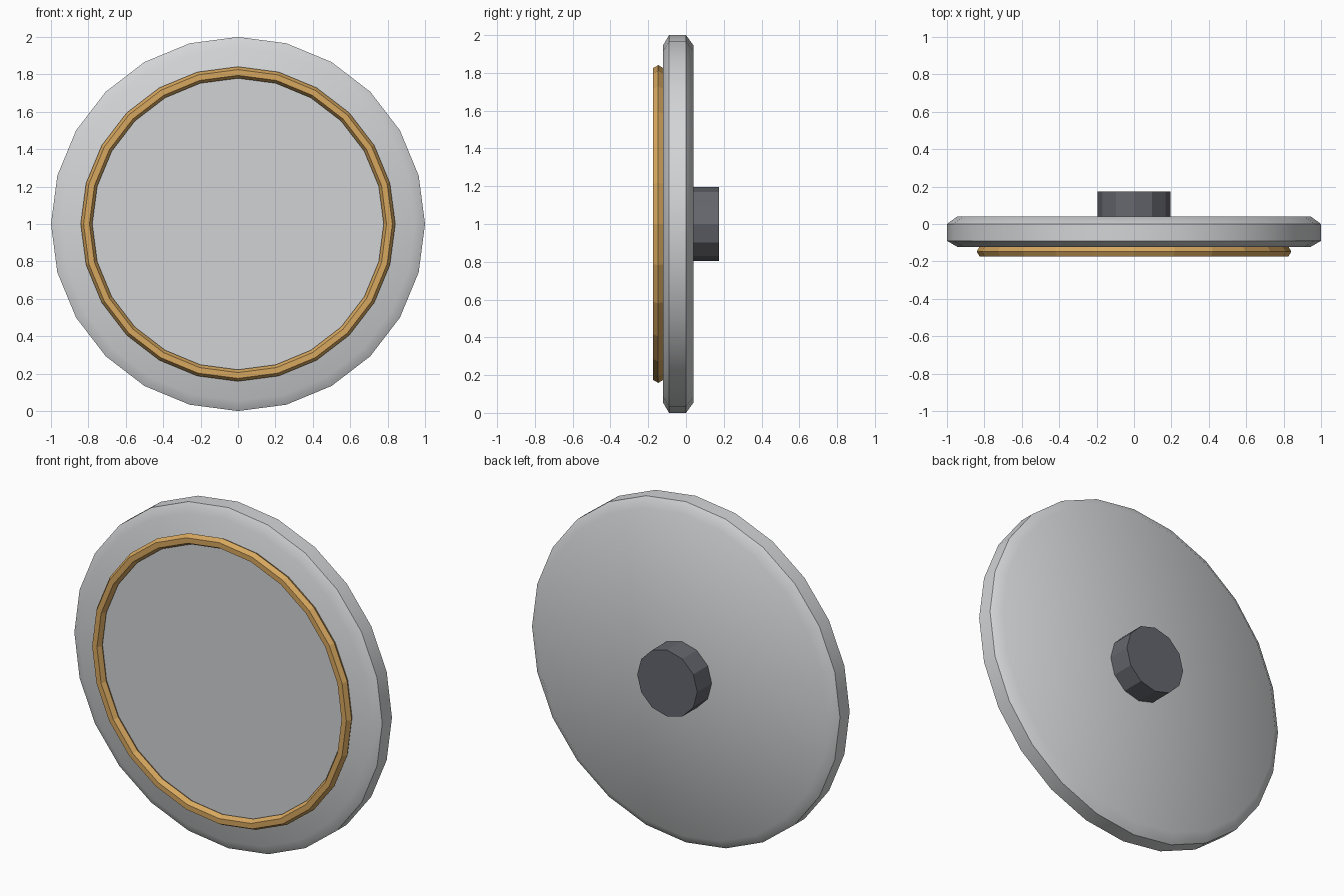
import bpy
from math import cos, sin, pi, radians

cube = bpy.data.objects.get("Cube")
if cube:
    bpy.data.objects.remove(cube)


def material(name, rgb):
    m = bpy.data.materials.new(name)
    m.use_nodes = True
    m.diffuse_color = (*rgb, 1)
    m.node_tree.nodes["Principled BSDF"].inputs["Base Color"].default_value = (*rgb, 1)
    return m


def lathe(name, profile, sides, mat, closed=False):
    """Turn (radius, y) points, listed front to back, about the disc's axis."""
    verts, rings, faces = [], [], []
    for r, y in profile:
        if r == 0:
            rings.append([len(verts)] * sides)
            verts.append((0, y, 1))
        else:
            rings.append([len(verts) + i for i in range(sides)])
            for i in range(sides):
                a = 2 * pi * i / sides
                verts.append((r * cos(a), y, 1 + r * sin(a)))
    pairs = list(zip(rings, rings[1:]))
    if closed:
        pairs.append((rings[-1], rings[0]))
    for p, q in pairs:
        for i in range(sides):
            j = (i + 1) % sides
            faces.append(list(dict.fromkeys((p[i], p[j], q[j], q[i]))))
    mesh = bpy.data.meshes.new(name)
    mesh.from_pydata(verts, [], faces)
    mesh.materials.append(mat)
    obj = bpy.data.objects.new(name, mesh)
    bpy.context.collection.objects.link(obj)
    return obj


silver = material("light grey", (0.65, 0.66, 0.67))
plate_grey = material("plate grey", (0.64, 0.65, 0.66))
gold = material("gold", (0.68, 0.39, 0.115))
dark = material("dark grey", (0.13, 0.135, 0.155))

# Bevelled disc, smooth from face to bevel with a crisp rim
disc = lathe("disc", [(0, -0.122), (0.945, -0.122), (1, -0.09), (1, 0),
                      (0.945, 0.04), (0, 0.04)], 24, silver)
bpy.ops.object.select_all(action="DESELECT")
disc.select_set(True)
bpy.context.view_layer.objects.active = disc
bpy.ops.object.shade_smooth_by_angle(angle=radians(45))

# Flat plate inside the ring
lathe("face_plate", [(0, -0.13), (0.8, -0.13), (0.8, -0.115), (0, -0.115)], 24, plate_grey)

# Raised ring with a six-sided section
section = [(0.81 + 0.031 * cos(pi * k / 3), -0.147 - 0.031 * sin(pi * k / 3))
           for k in range(6, 0, -1)]
lathe("trim_ring", section, 24, gold, closed=True)

# Mounting hub on the back
lathe("back_hub", [(0, 0.03), (0.195, 0.03), (0.195, 0.174), (0, 0.174)], 12, dark)
